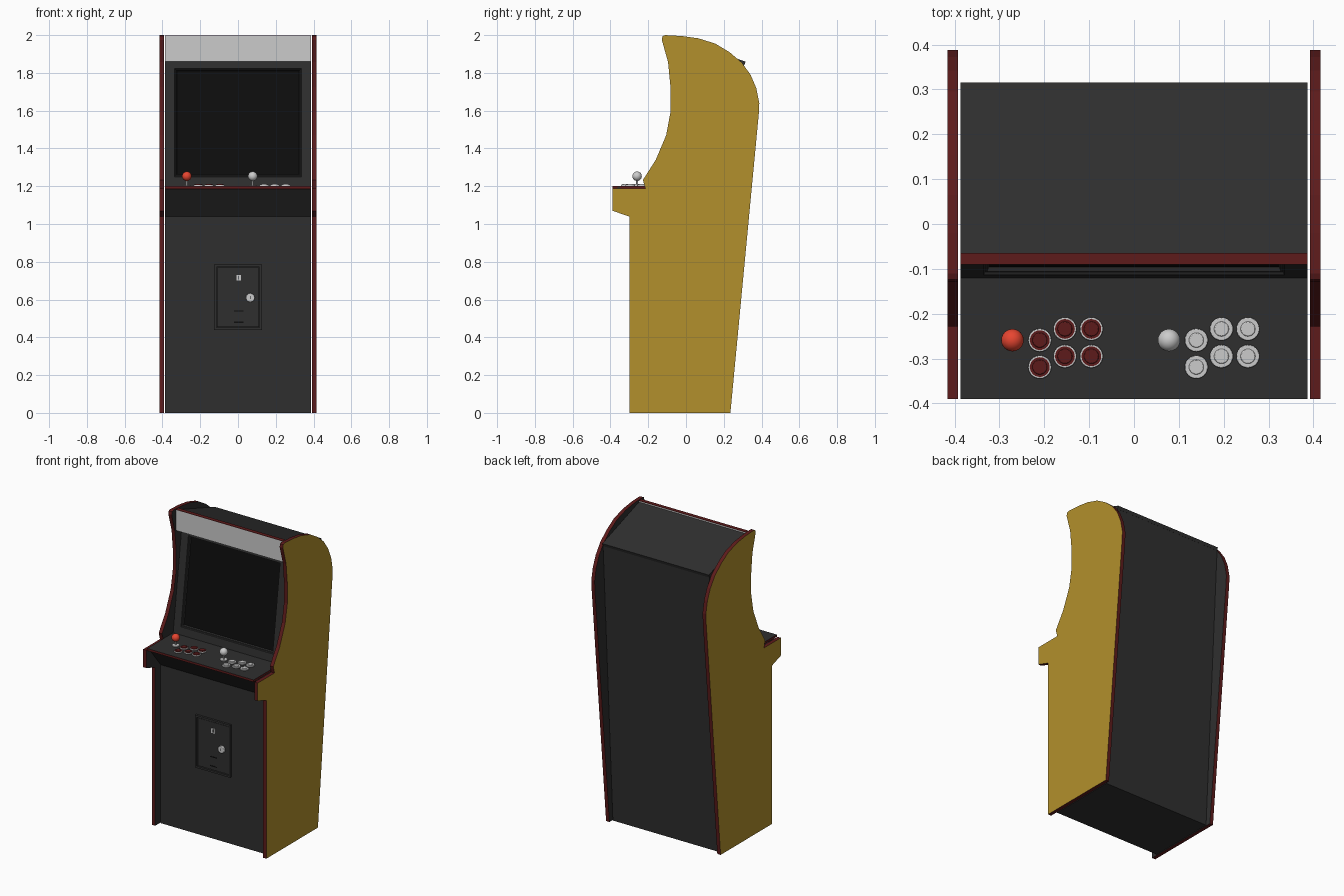
import bpy, math
from mathutils import Vector

if "Cube" in bpy.data.objects:
    bpy.data.objects.remove(bpy.data.objects["Cube"])


def material(name, r, g, b):
    m = bpy.data.materials.new(name)
    m.diffuse_color = (r, g, b, 1)
    m.use_nodes = True
    m.node_tree.nodes["Principled BSDF"].inputs["Base Color"].default_value = m.diffuse_color
    return m


DARK = material("dark_panel", 0.028, 0.028, 0.028)
BLACK = material("black_glass", 0.004, 0.004, 0.004)
RED = material("dark_red", 0.11, 0.011, 0.011)
YELLOW = material("mustard", 0.45, 0.28, 0.025)
BALL = material("bright_red", 0.8, 0.06, 0.03)
W = 0.387  # half width of the body between the sides


def mesh_object(name, verts, faces, mats, idx):
    me = bpy.data.meshes.new(name)
    me.from_pydata(verts, [], faces)
    for m in mats:
        me.materials.append(m)
    for p, i in zip(me.polygons, idx):
        p.material_index = i
    ob = bpy.data.objects.new(name, me)
    bpy.context.collection.objects.link(ob)
    return ob


def prism(name, pts, x0, x1, mats, idx):
    """Extrude a (y, z) outline along x; idx = (cap at x0, cap at x1, edges)."""
    n = len(pts)
    verts = [(x, y, z) for x in (x0, x1) for y, z in pts]
    faces = [tuple(reversed(range(n))), tuple(range(n, 2 * n))]
    faces += [(i, (i + 1) % n, n + (i + 1) % n, n + i) for i in range(n)]
    return mesh_object(name, verts, faces, mats, [idx[0], idx[1]] + list(idx[2]))


def slab(name, a, b, t, mat=DARK, edge=None):
    """Full-width board from a to b in (y, z); thickness goes to the inside."""
    d = Vector((b[0] - a[0], b[1] - a[1])).normalized()
    off = Vector((d.y, -d.x)) * t
    a, b = Vector(a), Vector(b)
    pts = [tuple(p) for p in (a, a + off, b + off, b)]
    e = 1 if edge else 0
    mats = [mat, edge] if edge else [mat] if mat else []
    return prism(name, pts, -W, W, mats, (e, e, (e, 0, e, 0)))


def box(name, loc, size, mat=None):
    bpy.ops.mesh.primitive_cube_add(size=1, location=loc)
    ob = bpy.context.object
    ob.name, ob.scale = name, size
    if mat:
        ob.data.materials.append(mat)
    return ob


def disc(name, loc, r, h, mat=None, rot=(0, 0, 0), bevel=0.0):
    bpy.ops.mesh.primitive_cylinder_add(vertices=24, radius=r, depth=h, location=loc, rotation=rot)
    ob = bpy.context.object
    ob.name = name
    if mat:
        ob.data.materials.append(mat)
    bpy.ops.object.shade_smooth_by_angle()
    if bevel:
        m = ob.modifiers.new("bevel", 'BEVEL')
        m.width, m.segments = bevel, 2
    return ob


# Side panels: mustard outside, dark inside, red edge trim
outline = [(-0.30, 0), (0.235, 0), (0.385, 1.58), (0.388, 1.64), (0.372, 1.72), (0.342, 1.79),
           (0.295, 1.855), (0.23, 1.91), (0.155, 1.955), (0.065, 1.983), (-0.02, 1.995),
           (-0.11, 2.0), (-0.124, 1.995), (-0.128, 1.975), (-0.095, 1.857), (-0.082, 1.725),
           (-0.082, 1.593), (-0.105, 1.47), (-0.16, 1.34), (-0.228, 1.233), (-0.215, 1.187),
           (-0.39, 1.187), (-0.39, 1.07), (-0.30, 1.04)]
side = prism("side_panels", outline, 0.392, 0.416, [DARK, YELLOW, RED], (0, 1, [2] * len(outline)))
side.modifiers.new("mirror", 'MIRROR')

# Body boards
slab("front_panel", (-0.25, 0), (-0.25, 1.045), 0.02)
slab("control_box_underside", (-0.25, 1.04), (-0.37, 1.187), 0.02)
slab("control_deck", (-0.39, 1.2), (-0.115, 1.2), 0.014, DARK, RED)
slab("marquee", (-0.09, 1.86), (-0.09, 1.996), 0.025, None)
slab("marquee_top_trim", (-0.09, 1.998), (-0.065, 1.998), 0.003, RED)
slab("marquee_soffit", (-0.02, 1.86), (-0.075, 1.86), 0.015)
slab("top_panel", (-0.065, 1.988), (0.315, 1.86), 0.02)
slab("back_panel", (0.308, 1.85), (0.206, 0), 0.02)
slab("floor_panel", (0.206, 0), (-0.25, 0), 0.02)

# Leaning screen bezel with a stepped opening
def lean(z, depth=0.0):
    return -0.12 + (z - 1.2) * 0.135 + depth


rings = []
for hw, z0, z1, dep in ((W, 1.2, 1.865, 0), (0.335, 1.25, 1.822, 0), (0.332, 1.253, 1.819, 0.006),
                        (0.327, 1.258, 1.814, 0.006), (0.324, 1.261, 1.811, 0.016)):
    rings += [(x, lean(z, dep), z) for x, z in ((-hw, z0), (hw, z0), (hw, z1), (-hw, z1))]
faces = [(4 * k + i, 4 * k + (i + 1) % 4, 4 * k + 4 + (i + 1) % 4, 4 * k + 4 + i)
         for k in range(4) for i in range(4)]
mesh_object("screen_bezel", rings, faces + [(16, 17, 18, 19)], [DARK, BLACK], [0] * 16 + [1])

# Coin door on the front panel: raised frame, door, slot, lock, returns
for sx in (-1, 1):
    box("coin_door_frame_side", (sx * 0.121, -0.255, 0.6125), (0.012, 0.018, 0.345), DARK)
for z in (0.446, 0.779):
    box("coin_door_frame_rail", (0, -0.255, z), (0.23, 0.018, 0.012), DARK)
box("coin_door", (0, -0.252, 0.6125), (0.222, 0.014, 0.313), DARK)
box("coin_slot_plate", (0.004, -0.261, 0.715), (0.026, 0.008, 0.03))
box("coin_slot", (0.004, -0.2655, 0.715), (0.004, 0.002, 0.02), BLACK)
disc("coin_door_lock", (0.065, -0.264, 0.61), 0.024, 0.014, None, (math.pi / 2, 0, 0), 0.003)
box("lock_keyhole", (0.065, -0.2715, 0.61), (0.003, 0.002, 0.016), BLACK)
for z in (0.54, 0.48):
    box("coin_return_slot", (0.004, -0.2595, z), (0.05, 0.002, 0.006), BLACK)

# Two player stations: joystick and six buttons each
layout = [(0.061, 0), (0.061, -0.06), (0.117, 0.025), (0.117, -0.036), (0.176, 0.025), (0.176, -0.036)]
for sx, cap, ball in ((-0.271, RED, BALL), (0.078, None, None)):
    sy = -0.259
    disc("joystick_washer", (sx, sy, 1.202), 0.022, 0.006)
    disc("joystick_shaft", (sx, sy, 1.22), 0.005, 0.044)
    bpy.ops.mesh.primitive_uv_sphere_add(segments=24, ring_count=14, radius=0.025, location=(sx, sy, 1.253))
    ob = bpy.context.object
    ob.name = "joystick_ball"
    bpy.ops.object.shade_smooth_by_angle(angle=math.radians(40))
    if ball:
        ob.data.materials.append(ball)
    for dx, dy in layout:
        p = (sx + dx, sy + dy)
        disc("button_ring", (*p, 1.203), 0.026, 0.008, None, bevel=0.002)
        disc("button_rim", (*p, 1.2045), 0.022, 0.008, cap)
        disc("button_cap", (*p, 1.207), 0.0165, 0.01, cap, bevel=0.002)
